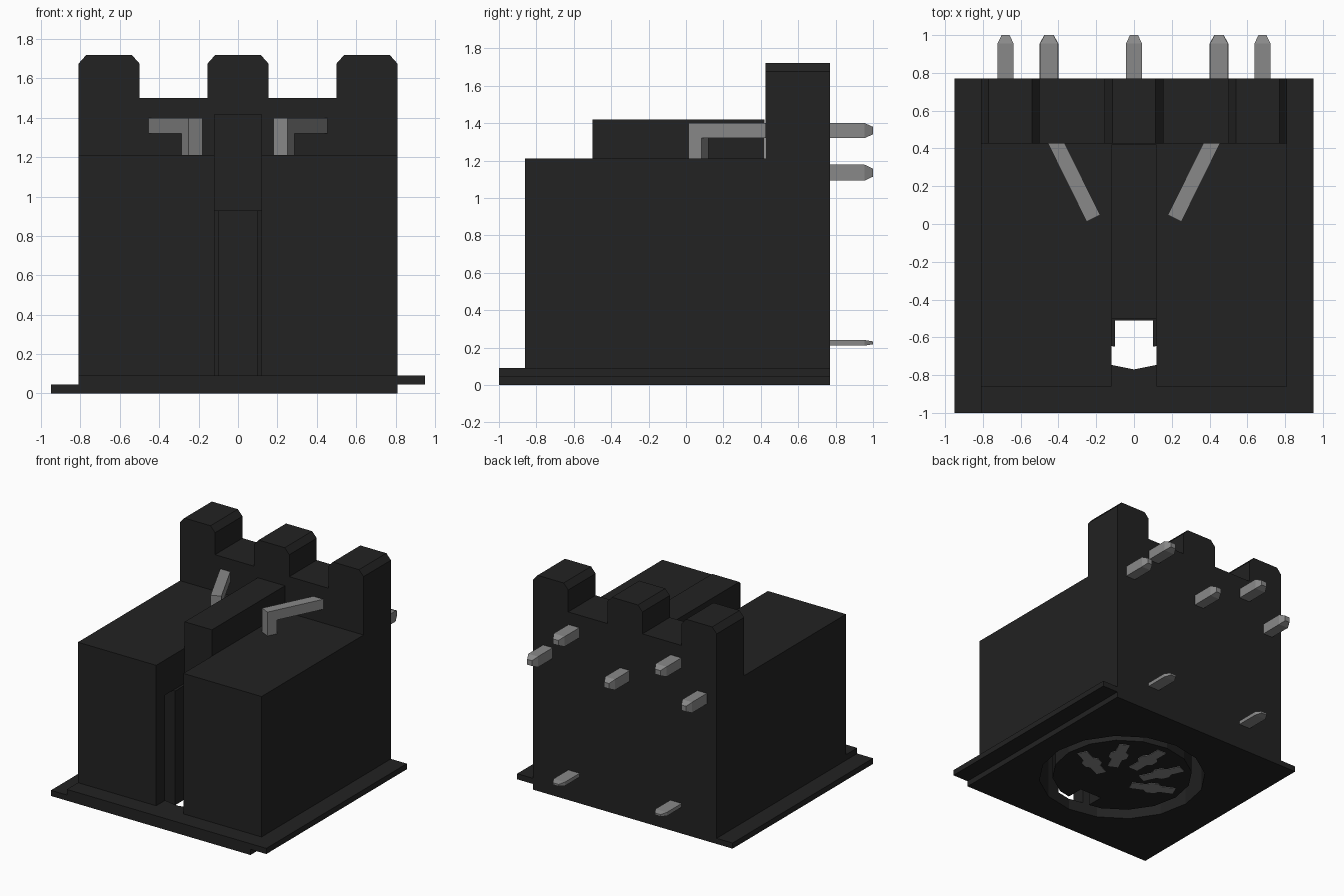
import bpy, bmesh, math
from mathutils import Matrix, Vector

if "Cube" in bpy.data.objects:
    bpy.data.objects.remove(bpy.data.objects["Cube"])


def material(name, v):
    m = bpy.data.materials.new(name)
    m.diffuse_color = (v, v, v, 1)
    m.use_nodes = True
    m.node_tree.nodes["Principled BSDF"].inputs["Base Color"].default_value = m.diffuse_color
    return m


BLACK = material("black_plastic", 0.016)
METAL = material("grey_metal", 0.25)


def finish(name, bm, mat):
    bmesh.ops.recalc_face_normals(bm, faces=bm.faces)
    me = bpy.data.meshes.new(name)
    bm.to_mesh(me)
    bm.free()
    ob = bpy.data.objects.new(name, me)
    bpy.context.collection.objects.link(ob)
    if mat:
        me.materials.append(mat)
    return ob


def box(name, x, y, z, mat=BLACK):
    bm = bmesh.new()
    bmesh.ops.create_cube(bm, size=1)
    for v in bm.verts:
        v.co = Vector([(r[0] + r[1]) / 2 + c * (r[1] - r[0]) for c, r in zip(v.co, (x, y, z))])
    return finish(name, bm, mat)


def prism(name, pts, z0, z1, mat=BLACK, matrix=None):
    """Extrude a flat outline from z0 to z1, then optionally transform it."""
    bm = bmesh.new()
    face = bm.faces.new([bm.verts.new((p[0], p[1], z0)) for p in pts])
    ext = bmesh.ops.extrude_face_region(bm, geom=[face])
    for v in ext["geom"]:
        if isinstance(v, bmesh.types.BMVert):
            v.co.z = z1
    if matrix:
        bm.transform(matrix)
    return finish(name, bm, mat)


def circle(r, cy, n=16):
    return [(r * math.cos(2 * math.pi * i / n), cy + r * math.sin(2 * math.pi * i / n)) for i in range(n)]


def cut(ob, *cutters):
    for c in cutters:
        m = ob.modifiers.new("cut", "BOOLEAN")
        m.operation, m.solver, m.object = "DIFFERENCE", "EXACT", c
        c.hide_render = True
        bpy.context.view_layer.objects.active = ob
        bpy.ops.object.modifier_apply(modifier=m.name)


def pin(name, x, z, w, h):
    """Solder pin leaving the back wall, with a tapered tip."""
    bm = bmesh.new()
    rings = []
    for y, s in ((0.6, 1), (0.955, 1), (1.0, 0.5)):
        rings.append([bm.verts.new((x + a * w / 2 * s, y, z + b * h / 2 * s))
                      for a, b in ((-1, -1), (1, -1), (1, 1), (-1, 1))])
    for r0, r1 in zip(rings, rings[1:]):
        for i in range(4):
            j = (i + 1) % 4
            bm.faces.new((r0[i], r0[j], r1[j], r1[i]))
    bm.faces.new(rings[0])
    bm.faces.new(rings[-1])
    finish(name, bm, METAL)


CY = -0.14  # centre of the round socket

# cutters
hole = prism("socket_cutter", circle(0.63, CY), -0.1, 0.93, None)
slot = box("slot_cutter", (-0.12, 0.12), (-1, -0.5), (0.05, 1.4), None)
key = box("key_cutter", (-0.10, 0.10), (-0.9, -0.51), (-0.1, 1.0), None)

# base plate with interlocking side lips
plate = box("base_plate", (-0.81, 0.81), (-1, 0.77), (0, 0.09))
cut(plate, hole)
box("left_lip", (-0.95, -0.81), (-1, 0.77), (0, 0.045))
box("right_lip", (0.81, 0.95), (-1, 0.77), (0.045, 0.09))

# housing with socket and front slot
housing = box("housing", (-0.81, 0.81), (-0.86, 0.77), (0.09, 1.21))
cut(housing, hole, slot)
box("top_rib", (-0.12, 0.12), (-0.5, 0.42), (1.21, 1.42))

# socket core with keyway
core = prism("socket_core", circle(0.53, CY), 0.02, 0.93)
cut(core, key)
for c in (hole, slot, key):
    bpy.data.objects.remove(c)

# back wall with three chamfered towers (outline in x, z)
half = [(0.115, 1.72), (0.155, 1.675), (0.155, 1.5), (0.5, 1.5), (0.5, 1.675),
        (0.54, 1.72), (0.77, 1.72), (0.81, 1.675), (0.81, 1.21)]
outline = half + [(-x, z) for x, z in reversed(half)]
prism("back_wall", outline, -0.77, -0.425, matrix=Matrix.Rotation(math.pi / 2, 4, "X"))

# solder pins
for x in (-0.68, 0, 0.68):
    pin("outer_pin", x, 1.135, 0.085, 0.085)
for x in (-0.45, 0.45):
    pin("upper_pin", x, 1.36, 0.095, 0.08)
    pin("ground_pin", x, 0.225, 0.10, 0.03)

# bent contact strips on top
for s in (-1, 1):
    place = Matrix.Translation((s * 0.215, 0.03, 0)) @ Matrix.Rotation(math.pi / 2 - s * math.radians(26.3), 4, "Z")
    prism("contact_arm", [(0, -0.04), (0.5, -0.04), (0.5, 0.04), (0, 0.04)], 1.32, 1.40, METAL, place)
    prism("contact_leg", [(0, -0.04), (0.08, -0.04), (0.08, 0.04), (0, 0.04)], 1.2, 1.32, METAL, place)

# five contacts in the socket face: a strip with a wider middle
strip = [(-0.17, -0.04), (-0.06, -0.04), (-0.03, -0.07), (0.03, -0.07), (0.06, -0.04), (0.17, -0.04)]
strip += [(x, -y) for x, y in reversed(strip)]
for pos, turn in ((0, 25), (45, 65), (90, 90), (135, 115), (180, 155)):
    a = math.radians(pos)
    place = (Matrix.Translation((0.3 * math.cos(a), CY + 0.3 * math.sin(a), 0))
             @ Matrix.Rotation(math.radians(turn), 4, "Z"))
    prism("socket_contact", strip, 0.015, 0.1, METAL, place)
